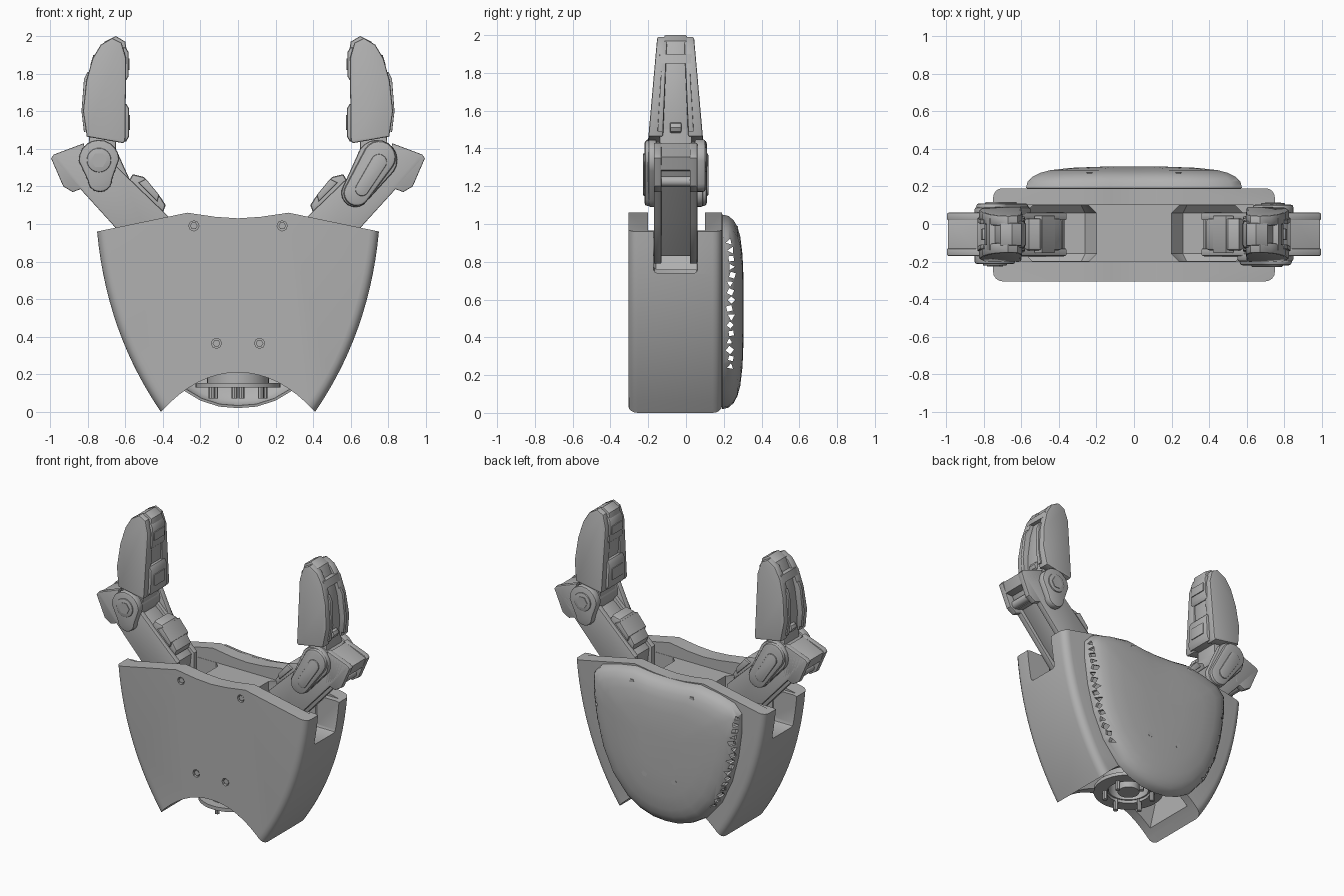
import bpy, bmesh, math, random
from mathutils import Vector, Matrix

if "Cube" in bpy.data.objects:
    bpy.data.objects.remove(bpy.data.objects["Cube"])

random.seed(4)
grey = bpy.data.materials.new("plain_grey")
grey.use_nodes = True
grey.diffuse_color = (0.44, 0.44, 0.44, 1)
grey.node_tree.nodes["Principled BSDF"].inputs["Base Color"].default_value = (0.44, 0.44, 0.44, 1)
MID = -0.055  # depth of the finger plane


def finish(name, bm):
    bmesh.ops.recalc_face_normals(bm, faces=bm.faces)
    mesh = bpy.data.meshes.new(name)
    bm.to_mesh(mesh)
    bm.free()
    mesh.materials.append(grey)
    ob = bpy.data.objects.new(name, mesh)
    bpy.context.collection.objects.link(ob)
    smooth(ob)
    return ob


def activate(ob):
    bpy.ops.object.select_all(action='DESELECT')
    ob.select_set(True)
    bpy.context.view_layer.objects.active = ob


def smooth(ob):
    activate(ob)
    bpy.ops.object.shade_smooth_by_angle(angle=math.radians(32))


def apply(ob, kind, **settings):
    mod = ob.modifiers.new(kind, kind)
    for key, value in settings.items():
        setattr(mod, key, value)
    activate(ob)
    bpy.ops.object.modifier_apply(modifier=mod.name)


def cut(ob, *cutters):
    for c in cutters:
        c.hide_render = True
        apply(ob, 'BOOLEAN', object=c, operation='DIFFERENCE', solver='EXACT')
        bpy.data.objects.remove(c)
    smooth(ob)


def plate(name, pts, y0, y1, bevel=0, side=0, taper=0, min_x=0, segs=2):
    """Extrude an x-z profile along y; side = 1 or -1 places it on that finger."""
    bm = bmesh.new()
    face = bm.faces.new([bm.verts.new((x, y0, z)) for x, z in pts])
    ext = bmesh.ops.extrude_face_region(bm, geom=[face])
    bmesh.ops.translate(bm, vec=(0, y1 - y0, 0),
                        verts=[v for v in ext["geom"] if isinstance(v, bmesh.types.BMVert)])
    if bevel:
        bmesh.ops.recalc_face_normals(bm, faces=bm.faces)
        rim = [e for e in bm.edges if abs(e.verts[0].co.y - e.verts[1].co.y) < 1e-5
               and all(abs(v.co.x) >= min_x for v in e.verts)]
        bmesh.ops.bevel(bm, geom=rim, offset=bevel, segments=segs, profile=0.5,
                        affect='EDGES', clamp_overlap=True)
    for v in bm.verts:
        v.co.y *= 1 - taper * (v.co.z - 1.42)
        if side:
            v.co.x *= side
            v.co.y = v.co.y * side + MID
    return finish(name, bm)


def pill(x0, z0, r0, x1, z1, r1, n=10):
    """Outline around two circles."""
    a = math.atan2(z1 - z0, x1 - x0)
    out = []
    for cx, cz, r, start in ((x0, z0, r0, a + math.pi / 2), (x1, z1, r1, a - math.pi / 2)):
        out += [(cx + r * math.cos(start + math.pi * i / n),
                 cz + r * math.sin(start + math.pi * i / n)) for i in range(n + 1)]
    return out


def disc(x, z, r, n=24):
    return [(x + r * math.cos(math.tau * i / n), z + r * math.sin(math.tau * i / n)) for i in range(n)]


def post(name, x, y, z0, z1, r, n=32):
    bm = bmesh.new()
    bmesh.ops.create_cone(bm, cap_ends=True, segments=n, radius1=r, radius2=r, depth=z1 - z0,
                          matrix=Matrix.Translation((x, y, (z0 + z1) / 2)))
    return finish(name, bm)


def curve(a, b, c, n):
    a, b, c = Vector(a), Vector(b), Vector(c)
    return [tuple(a * (1 - t) ** 2 + b * 2 * t * (1 - t) + c * t * t) for t in (i / n for i in range(n + 1))]


def mirrored(half):
    return half + [(-x, z) for x, z in reversed(half[1:-1])]


# Palm housing with an arched base
half = [(0, 1.03), (0.12, 1.038), (0.27, 1.06)]
half += curve((0.75, 0.96), (0.70, 0.42), (0.41, 0.0), 14)
half += curve((0.41, 0.0), (0.22, 0.21), (0, 0.21), 8)[1:]
palm = plate("palm_housing", mirrored(half), -0.305, 0.19, bevel=0.05, min_x=0.4, segs=4)
cutters = [plate("channel_cutter", [(-1, 0.965), (1, 0.965), (1, 1.3), (-1, 1.3)], -0.2, 0.1),
           plate("wrist_cutter", [(-0.3, -0.1), (0.3, -0.1), (0.4, 0.36), (-0.4, 0.36)], -0.24, 0.13)]
pocket = [(0.2, 1.3), (0.2, 0.84), (0.26, 0.76), (0.58, 0.76), (0.58, 1.3)]
slot = [(0.4, 1.3), (0.4, 0.74), (0.95, 0.74), (0.95, 1.3)]
for s in (-1, 1):
    cutters.append(plate("pocket_cutter", [(s * x, z) for x, z in pocket], -0.198, 0.098, 0.04, segs=1))
    cutters.append(plate("slot_cutter", [(s * x, z) for x, z in slot], -0.172, 0.062, 0.02))
screws = [(s * x, z) for s in (-1, 1) for x, z in ((0.235, 0.99), (0.115, 0.365))]
for x, z in screws:
    cutters.append(plate("screw_cutter", disc(x, z, 0.027, 8), -0.4, -0.28))
cut(palm, *cutters)
for x, z in screws:
    plate("front_screw", disc(x, z, 0.02, 6), -0.298, -0.27)

# Domed back cover, hollow, with jagged side vents
outline = mirrored([(0, 1.03), (0.13, 1.035), (0.25, 1.05), (0.4, 1.025), (0.52, 0.99), (0.575, 0.93),
                    (0.575, 0.8), (0.55, 0.62), (0.5, 0.43), (0.42, 0.26), (0.3, 0.12),
                    (0.2, 0.06), (0.1, 0.028), (0, 0.02)])
bm = bmesh.new()
rings = [[bm.verts.new((x * k, y, 0.55 + (z - 0.55) * k)) for x, z in outline]
         for y, k in ((0.192, 1), (0.225, 0.985), (0.252, 0.94), (0.272, 0.87), (0.287, 0.77),
                      (0.299, 0.58), (0.305, 0.3))]
for lo, hi in zip(rings, rings[1:]):
    for i in range(len(lo)):
        j = (i + 1) % len(lo)
        bm.faces.new((lo[i], lo[j], hi[j], hi[i]))
bm.faces.new(rings[-1])
cover = finish("back_cover", bm)
if sum(p.normal.y for p in cover.data.polygons) < 0:
    cover.data.flip_normals()
apply(cover, 'SOLIDIFY', thickness=0.014, offset=-1)
bm = bmesh.new()
for i in range(16):
    turn = Matrix.Rotation(math.pi / 2, 4, 'Y') @ Matrix.Rotation(random.uniform(0, 6), 4, 'Z')
    r = random.uniform(0.018, 0.024)
    spot = (0, random.uniform(0.228, 0.246), 0.245 + i * 0.044)
    bmesh.ops.create_cone(bm, cap_ends=True, segments=random.choice((3, 4)), radius1=r, radius2=r,
                          depth=2, matrix=Matrix.Translation(spot) @ turn)
cut(cover, finish("vent_cutter", bm))
for x, z in screws:
    plate("back_screw", disc(x, z - 0.02 * (z > 0.6), 0.022, 6), 0.24, 0.275 if z > 0.6 else 0.303)

# Wrist coupling inside the arch
ring = post("wrist_ring", 0, MID, 0.13, 0.155, 0.225)
cut(ring, post("ring_cutter", 0, MID, 0.0, 0.3, 0.14))
collar = post("wrist_collar", 0, MID, 0.15, 0.35, 0.165)
cut(collar, post("collar_cutter", 0, MID, 0.0, 0.28, 0.13))
post("wrist_hub", 0, MID, 0.13, 0.29, 0.07)
for i in range(6):
    a = math.tau * i / 6 + 0.4
    post("wrist_pin", 0.152 * math.cos(a), MID + 0.152 * math.sin(a), 0.07, 0.15, 0.016, 8)

# Two fingers, each a half turn of the other
link = [(0.36, 0.84), (0.42, 0.79), (0.5, 0.81), (0.67, 1.0), (0.97, 1.33), (0.975, 1.37),
        (0.83, 1.42), (0.7, 1.36), (0.62, 1.28), (0.36, 1.03)]
core = [(0.4, 0.86), (0.47, 0.83), (0.65, 1.01), (0.92, 1.32), (0.82, 1.39), (0.64, 1.27), (0.38, 1.02)]
heel = [(0.8, 1.2), (0.88, 1.17), (0.93, 1.2), (0.995, 1.35), (0.98, 1.37), (0.82, 1.43)]
shell = [(0.61, 1.43), (0.805, 1.465), (0.825, 1.6), (0.808, 1.76), (0.775, 1.88), (0.73, 1.955),
         (0.67, 1.99), (0.62, 1.965), (0.595, 1.88), (0.6, 1.445)]
spine = [(0.63, 1.44), (0.785, 1.47), (0.795, 1.6), (0.78, 1.76), (0.75, 1.88), (0.71, 1.97),
         (0.65, 2.0), (0.6, 1.97), (0.585, 1.88), (0.6, 1.8)]
for s, who in ((1, "left_"), (-1, "right_")):
    def part(name, pts, y0, y1, bevel=0.006, taper=0):
        return plate(who + name, pts, y0, y1, bevel=bevel, side=s, taper=taper)

    # Lower link: two side plates, core, base pivot and grip pad
    part("link_core", core, -0.08, 0.08)
    part("base_pivot", disc(0.42, 0.88, 0.05), -0.118, 0.118)
    part("link_pad", [(0.4, 1.06), (0.385, 1.1), (0.41, 1.14), (0.5, 1.25), (0.56, 1.265), (0.6, 1.2)],
         -0.085, 0.085, 0.015)
    part("link_pad_rib", [(0.43, 1.12), (0.42, 1.155), (0.49, 1.24), (0.53, 1.22)], -0.1, 0.1)
    part("heel_block", [(0.8, 1.22), (0.87, 1.2), (0.93, 1.31), (0.82, 1.4)], -0.08, 0.08)
    part("heel_bridge", [(0.91, 1.28), (0.965, 1.285), (0.99, 1.355), (0.83, 1.425)], -0.1, 0.1)
    part("heel_pin", disc(0.89, 1.225, 0.028, 16), -0.1, 0.1, 0)
    for y0, y1 in ((-0.115, -0.075), (0.075, 0.115)):
        part("link_side", link, y0, y1)
        part("heel_side", heel, y0, y1)

    # Knuckle: round hub on one side, long cover on the other
    hub = pill(0.74, 1.34, 0.108, 0.735, 1.235, 0.065)
    part("knuckle_hub", hub, 0.1, 0.158, 0.012)
    part("hub_cap", disc(0.74, 1.34, 0.065), 0.15, 0.166)
    part("hub_bolt", disc(0.74, 1.34, 0.042, 6), 0.16, 0.17, 0)
    part("knuckle_plate", pill(0.74, 1.34, 0.108, 0.625, 1.165, 0.075), -0.145, -0.1, 0.012)
    part("knuckle_cover", pill(0.752, 1.355, 0.088, 0.632, 1.165, 0.07), -0.165, -0.13, 0.016)
    part("cover_ridge", pill(0.75, 1.33, 0.042, 0.66, 1.185, 0.036), -0.173, -0.155)
    part("knuckle_barrel", disc(0.74, 1.34, 0.095), -0.11, 0.11, 0)
    part("fingertip_neck", [(0.65, 1.34), (0.8, 1.34), (0.79, 1.5), (0.65, 1.48)], -0.085, 0.085)

    # Fingertip: tapered shells either side of a recessed spine
    for y0, y1 in ((-0.148, -0.068), (0.068, 0.148)):
        part("fingertip_shell", shell, y0, y1, 0.01, 0.6)
    part("fingertip_spine", spine, -0.09, 0.09, 0.008, 0.6)
    for z0, z1, x0 in ((1.44, 1.64, 0.58), (1.76, 1.94, 0.583)):
        part("grip_pad", [(0.65, z0), (x0 + 0.015, z0), (x0, z0 + 0.025), (x0, z1 - 0.025),
                          (x0 + 0.015, z1), (0.65, z1)], -0.1, 0.1, 0.012, 0.6)
        part("grip_pad_bar", [(0.65, z0 + 0.06), (x0 - 0.006, z0 + 0.06),
                              (x0 - 0.006, z1 - 0.06), (0.65, z1 - 0.06)], -0.06, 0.06)
    for y0, y1 in ((-0.1, -0.07), (0.07, 0.1)):
        part("back_rib", [(0.77, 1.5), (0.82, 1.49), (0.833, 1.6), (0.82, 1.77),
                          (0.8, 1.81), (0.76, 1.8)], y0, y1, 0.004, 0.6)
    part("back_bolt", disc(0.785, 1.51, 0.03, 8), -0.03, 0.03)
    part("back_bar", [(0.72, 1.85), (0.785, 1.85), (0.77, 1.9), (0.72, 1.9)], -0.085, 0.085)
